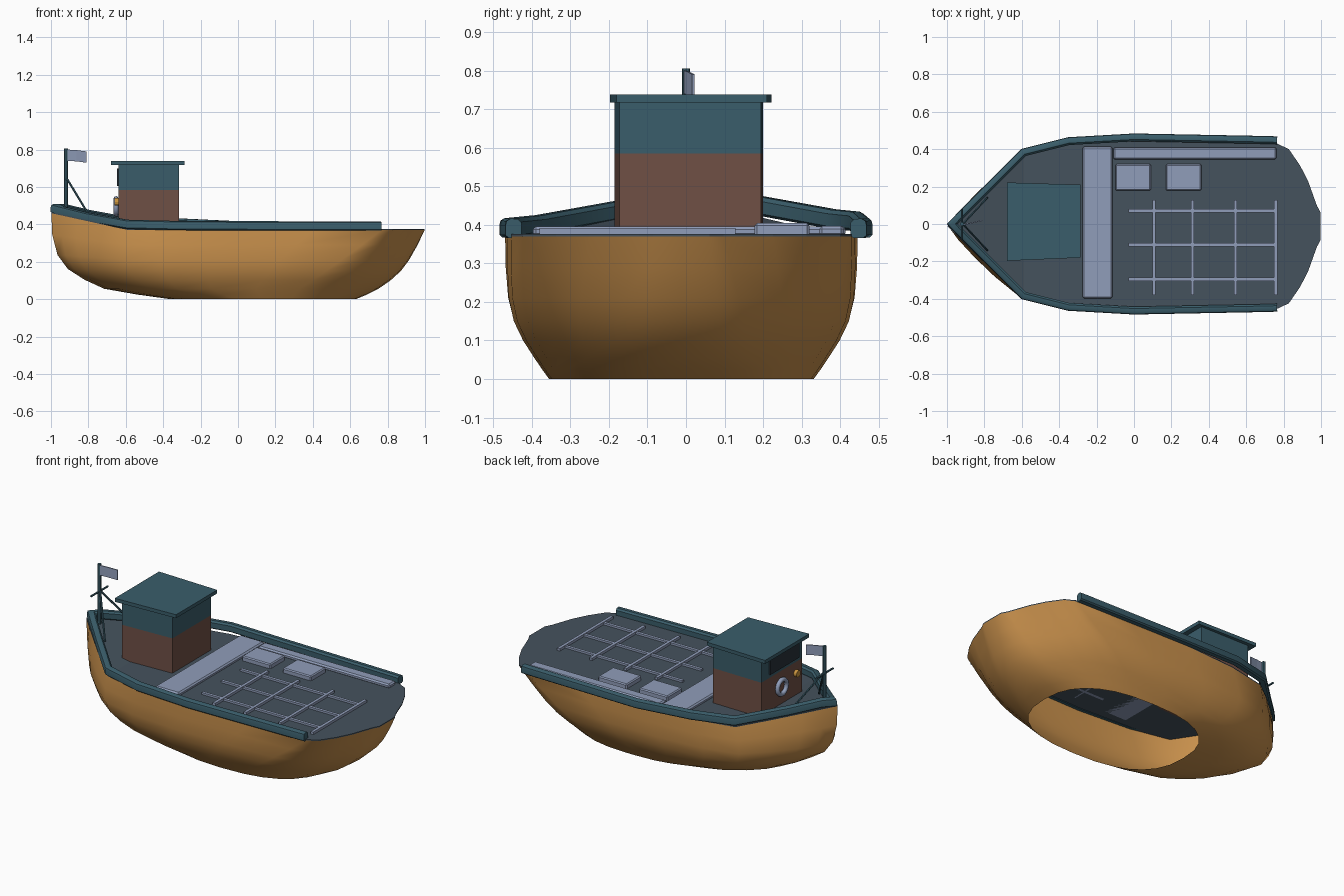
import bpy, bmesh, math
from mathutils import Vector

if "Cube" in bpy.data.objects:
    bpy.data.objects.remove(bpy.data.objects["Cube"])


def material(name, rgb):
    m = bpy.data.materials.new(name)
    m.diffuse_color = (*rgb, 1)
    m.use_nodes = True
    m.node_tree.nodes["Principled BSDF"].inputs["Base Color"].default_value = m.diffuse_color
    return m


ORANGE = material("hull_orange", (0.60, 0.29, 0.075))
SLATE = material("deck_slate", (0.06, 0.085, 0.11))
TEAL = material("trim_teal", (0.042, 0.11, 0.145))
BROWN = material("wall_brown", (0.16, 0.08, 0.06))
GREY = material("fitting_grey", (0.28, 0.34, 0.49))
DARK = material("window_dark", (0.02, 0.03, 0.04))
AMBER = material("lamp_amber", (0.6, 0.3, 0.05))


def make(name, verts, faces, mat, smooth=None, bevel=0):
    me = bpy.data.meshes.new(name)
    me.from_pydata(verts, [], faces)
    bm = bmesh.new()
    bm.from_mesh(me)
    bmesh.ops.remove_doubles(bm, verts=bm.verts, dist=1e-5)
    bmesh.ops.recalc_face_normals(bm, faces=bm.faces)
    bm.to_mesh(me)
    bm.free()
    ob = bpy.data.objects.new(name, me)
    bpy.context.collection.objects.link(ob)
    me.materials.append(mat)
    if bevel:
        b = ob.modifiers.new("bevel", 'BEVEL')
        b.width, b.segments = bevel, 1
    if smooth:
        bpy.ops.object.select_all(action='DESELECT')
        ob.select_set(True)
        bpy.context.view_layer.objects.active = ob
        bpy.ops.object.shade_smooth_by_angle(angle=math.radians(smooth))
    return ob


def prism(name, outline, z0, z1, mat, bevel=0):
    n = len(outline)
    verts = [(x, y, z) for z in (z0, z1) for x, y in outline]
    faces = [(i, (i + 1) % n, (i + 1) % n + n, i + n) for i in range(n)]
    return make(name, verts, faces + [tuple(range(n)), tuple(range(n, 2 * n))], mat, bevel=bevel)


def box(name, x0, x1, y0, y1, z0, z1, mat, bevel=0):
    return prism(name, [(x0, y0), (x1, y0), (x1, y1), (x0, y1)], z0, z1, mat, bevel)


def rod(name, a, b, r, mat, sides=8):
    a, b = Vector(a), Vector(b)
    bpy.ops.mesh.primitive_cylinder_add(vertices=sides, radius=r, depth=(b - a).length, location=(a + b) / 2)
    ob = bpy.context.object
    ob.name = name
    ob.rotation_euler = (b - a).to_track_quat('Z', 'Y').to_euler()
    ob.data.materials.append(mat)
    return ob


# Hull: half outline at deck height (t along length, relative width), rounder towards the keel
CY = -0.012
DECK = [(0, 0), (0.03, 0.13), (0.07, 0.30), (0.13, 0.55), (0.206, 0.84), (0.327, 0.95), (0.5, 1), (0.7, 0.985),
        (0.885, 0.965), (0.915, 0.90), (0.945, 0.71), (0.967, 0.52), (0.99, 0.24), (1, 0.16), (1, 0)]
# levels: height, bow x, stern x, half width
LEVELS = [(0, -0.36, 0.63, 0.343), (0.025, -0.54, 0.69, 0.362), (0.055, -0.715, 0.75, 0.383),
          (0.10, -0.82, 0.815, 0.413), (0.15, -0.91, 0.87, 0.438), (0.21, -0.965, 0.915, 0.452),
          (0.29, -0.993, 0.96, 0.457), (0.37, -0.998, 0.998, 0.457)]


def sheer(x):
    return 0.09 * max(0, (-0.59 - x) / 0.41)


def half_ring(z, xb, xs, w):
    s = (z / 0.37) ** 0.7
    pts = []
    for i, (t, f) in enumerate(DECK):
        a = math.pi * i / (len(DECK) - 1)
        tb = 0.5 - 0.5 * math.copysign(abs(math.cos(a)) ** 0.8, math.cos(a))
        fb = math.sin(a) ** 0.8 if 0 < i < len(DECK) - 1 else 0
        x = xb + (xs - xb) * (tb + (t - tb) * s)
        pts.append((x, w * (fb + (f - fb) * s), z + sheer(x) * (z / 0.37) ** 2))
    return pts


verts, faces, n = [], [], len(DECK)
for side in (1, -1):
    base = len(verts)
    for lv in LEVELS:
        verts += [(x, CY + side * y, z) for x, y, z in half_ring(*lv)]
    for j in range(len(LEVELS) - 1):
        for i in range(n - 1):
            k = base + j * n + i
            faces.append((k, k + 1, k + n + 1, k + n))
make("hull", verts, faces, ORANGE, smooth=50)

# Deck follows the sheer of the hull
top = half_ring(*LEVELS[-1])
verts = [(x, CY + s * y, z + d) for d in (0, 0.006) for s in (1, -1) for x, y, z in top]
faces = [(o + i, o + i + 1, o + n + i + 1, o + n + i) for o in (0, 2 * n) for i in range(n - 1)]
faces += [(o + i, o + i + 1, o + 2 * n + i + 1, o + 2 * n + i) for o in (0, n) for i in range(n - 1)]
make("deck", verts, [f for f in faces], SLATE)

# Gunwale rail swept round the bow
HALF = [(0.765, 0.447, 0.391), (0.73, 0.449, 0.391), (0, 0.463, 0.392), (-0.35, 0.443, 0.394),
        (-0.59, 0.383, 0.40), (-0.80, 0.173, 0.438), (-0.93, 0.043, 0.47)]
path = [Vector((x, y, z + 0.015 * (x < -0.2))) for x, y, z in HALF] + [Vector((-0.972, 0, 0.485))]
path += [Vector((x, -y, z)) for x, y, z in reversed(HALF)]
SECTION = [(-0.021, -0.018), (-0.021, 0.014), (-0.011, 0.024), (0.008, 0.025),
           (0.018, 0.019), (0.021, 0.008), (0.021, -0.018), (0.013, -0.025), (-0.013, -0.025)]
verts, faces, m = [], [], len(SECTION)
for i, p in enumerate(path):
    d0 = (p - path[max(i - 1, 0)]).to_2d() if i else (path[1] - p).to_2d()
    d1 = (path[i + 1] - p).to_2d() if i < len(path) - 1 else d0
    d0.normalize()
    d1.normalize()
    n0, n1 = Vector((d0.y, -d0.x)), Vector((d1.y, -d1.x))
    out = -(n0 + n1) / (1 + n0.dot(n1))
    if out.dot(p.to_2d()) < 0:
        out = -out
    verts += [(p.x + out.x * u, p.y + out.y * u, p.z + v) for u, v in SECTION]
    if i:
        a, b = (i - 1) * m, i * m
        faces += [(a + k, a + (k + 1) % m, b + (k + 1) % m, b + k) for k in range(m)]
faces += [tuple(range(m)), tuple(range(len(verts) - m, len(verts)))]
make("gunwale_rail", verts, faces, TEAL, smooth=40)

# Wheelhouse: lower wall, upper wall, overhanging roof
WALL = [(-0.64, -0.185), (-0.315, -0.172), (-0.315, 0.195), (-0.64, 0.20)]
prism("cabin_lower", WALL, 0.37, 0.585, BROWN)
prism("cabin_upper", WALL, 0.585, 0.72, TEAL)
prism("cabin_roof", [(-0.68, -0.197), (-0.285, -0.18), (-0.285, 0.21), (-0.68, 0.222)], 0.717, 0.738, TEAL)
box("cabin_window", -0.648, -0.63, -0.15, 0.125, 0.605, 0.70, DARK)

# Life ring and lamp on the bow side of the cabin
bpy.ops.mesh.primitive_torus_add(location=(-0.652, 0.02, 0.495), rotation=(0, math.pi / 2, 0), major_radius=0.043,
                                 minor_radius=0.013, major_segments=20, minor_segments=8)
ring = bpy.context.object
ring.name = "life_ring"
ring.data.materials.append(GREY)
bpy.ops.object.shade_smooth()
rod("lamp", (-0.66, -0.125, 0.52), (-0.63, -0.125, 0.52), 0.02, AMBER, 12)

# Mast with crossbar, stays and flag
rod("mast", (-0.92, 0, 0.44), (-0.92, 0, 0.805), 0.011, TEAL)
rod("mast_crossbar", (-0.92, -0.08, 0.64), (-0.92, 0.08, 0.64), 0.006, TEAL, 6)
for s, side in ((1, "left"), (-1, "right")):
    rod("stay_" + side, (-0.915, 0, 0.645), (-0.785, s * 0.14, 0.43), 0.006, TEAL, 6)
fl = [(-0.915, 0.0, 0.80), (-0.865, 0.009, 0.797), (-0.812, 0.022, 0.79)]
flag = make("flag", fl + [(x, y, z - 0.06) for x, y, z in fl], [(0, 1, 4, 3), (1, 2, 5, 4)], GREY)
flag.modifiers.new("thickness", 'SOLIDIFY').thickness = 0.006

# Benches and hatches
box("cross_bench", -0.275, -0.115, -0.397, 0.414, 0.37, 0.396, GREY, 0.008)
box("side_bench", -0.11, 0.762, 0.345, 0.41, 0.37, 0.397, GREY, 0.008)
for i, x in enumerate((-0.10, 0.17)):
    box("hatch_%d" % (i + 1), x, x + 0.19, 0.178, 0.32, 0.37, 0.404, GREY, 0.006)

# Deck grid of battens
for i, y in enumerate((0.07, -0.11, -0.295)):
    box("long_batten_%d" % (i + 1), -0.03, 0.762, y - 0.009, y + 0.009, 0.37, 0.388, GREY)
for i, x in enumerate((0.107, 0.313, 0.543, 0.757)):
    box("cross_batten_%d" % (i + 1), x - 0.009, x + 0.009, -0.38, 0.128, 0.37, 0.391, GREY)
